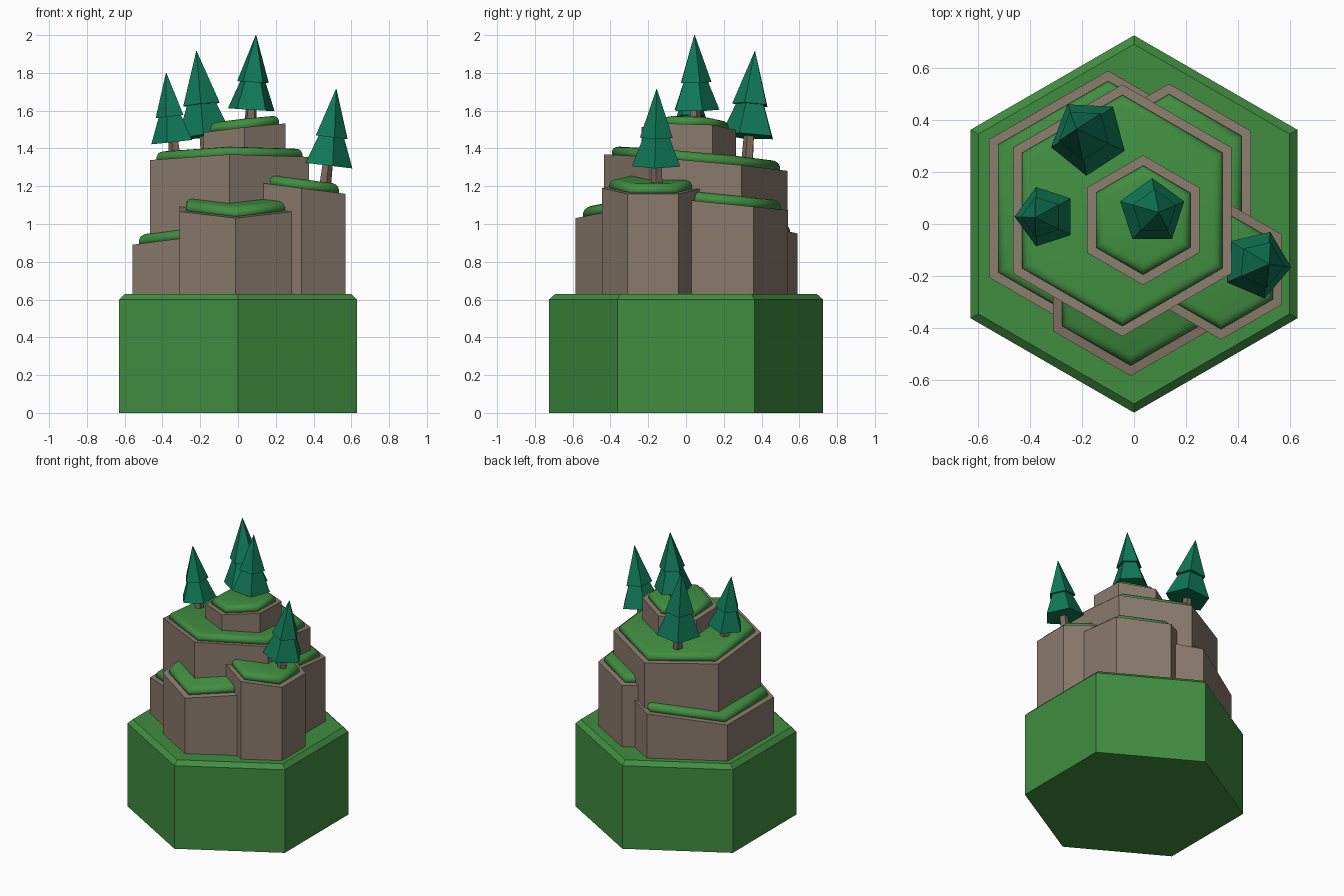
import bpy, bmesh, math
from mathutils import Vector

if "Cube" in bpy.data.objects:
    bpy.data.objects.remove(bpy.data.objects["Cube"])


def material(name, rgb):
    m = bpy.data.materials.new(name)
    m.diffuse_color = (*rgb, 1)
    m.use_nodes = True
    m.node_tree.nodes["Principled BSDF"].inputs["Base Color"].default_value = m.diffuse_color
    return m


GRASS = material("grass green", (0.052, 0.27, 0.052))
ROCK = material("brown rock", (0.255, 0.195, 0.152))
PINE = material("pine green", (0.005, 0.19, 0.095))
BARK = material("bark", (0.2, 0.145, 0.115))


def loft(name, rings, mat, smooth=False):
    """Skin a stack of closed rings of points and cap both ends."""
    bm = bmesh.new()
    rows = [[bm.verts.new(p) for p in ring] for ring in rings]
    for a, b in zip(rows, rows[1:]):
        n = len(a)
        for i in range(n):
            j = (i + 1) % n
            bm.faces.new((a[i], a[j], b[j], b[i]))
    bm.faces.new(rows[0][::-1])
    bm.faces.new(rows[-1])
    bmesh.ops.recalc_face_normals(bm, faces=bm.faces)
    for f in bm.faces:
        f.smooth = smooth
    me = bpy.data.meshes.new(name)
    bm.to_mesh(me)
    bm.free()
    me.materials.append(mat)
    ob = bpy.data.objects.new(name, me)
    bpy.context.collection.objects.link(ob)
    return ob


def hexagon(cx, cy, r, z, sx=0, sy=0):
    """Hexagon pointing along y, on a plane tilted by slopes sx, sy."""
    pts = []
    for i in range(6):
        a = math.radians(90 + 60 * i)
        dx, dy = r * math.cos(a), r * math.sin(a)
        pts.append((cx + dx, cy + dy, z + sx * dx + sy * dy))
    return pts


# hexagonal ground tile with a chamfered upper edge
loft("ground_tile", [hexagon(0, 0, 0.726, 0), hexagon(0, 0, 0.726, 0.6),
                     hexagon(0, 0, 0.692, 0.63)], GRASS)


def column(name, cx, cy, r, top, sx, sy):
    """Rock column with a tilted top and a rounded grass cushion."""
    loft(name + "_rock", [hexagon(cx, cy, r, 0.61),
                          hexagon(cx, cy, r, top, sx, sy)], ROCK)
    cushion = [(0, -0.005), (0, 0.02), (0.008, 0.035), (0.022, 0.044), (0.04, 0.048)]
    loft(name + "_grass", [hexagon(cx, cy, r - 0.04 - d, top + h, sx, sy)
                           for d, h in cushion], GRASS, True)


column("main", -0.045, 0.052, 0.485, 1.325, 0.02, -0.09)
column("summit", 0.035, 0.015, 0.25, 1.505, 0.11, -0.03)
column("right_ledge", 0.335, -0.175, 0.27, 1.19, -0.13, 0)
column("front_ledge", -0.013, -0.241, 0.344, 1.10, 0, 0.2)
column("left_ledge", -0.1, 0.06, 0.53, 0.95, 0.13, 0)
column("back_ledge", 0.135, 0.175, 0.365, 1.11, 0, -0.1)


def tree(name, base, tip, r, phase, ground):
    """Leaning two-tier pine with five sides, and its trunk."""
    base, tip = Vector(base), Vector(tip)
    axis = tip - base
    turn = Vector((0, 0, 1)).rotation_difference(axis)

    def ring(t, radius):
        pts = []
        for i in range(5):
            a = math.radians(phase + 72 * i)
            p = Vector((math.cos(a), math.sin(a), 0)) * radius
            pts.append(base + axis * t + turn @ p)
        return pts

    loft(name + "_lower_tier", [ring(0, r), ring(0.45, r * 0.45)], PINE)
    loft(name + "_upper_tier", [ring(0.37, r * 0.68), ring(1, 0.0015)], PINE)
    loft(name + "_trunk", [ring((ground - base.z) / axis.z, 0.034),
                           ring(0.1, 0.028)], BARK)


tree("summit_tree", (0.07, 0.047, 1.605), (0.095, 0.045, 2.0), 0.13, 90, 1.53)
tree("back_tree", (-0.175, 0.335, 1.465), (-0.22, 0.365, 1.915), 0.15, -93, 1.31)
tree("left_tree", (-0.34, 0.028, 1.435), (-0.38, 0.025, 1.80), 0.12, 180, 1.34)
tree("right_tree", (0.472, -0.155, 1.31), (0.52, -0.155, 1.715), 0.135, -5, 1.18)
